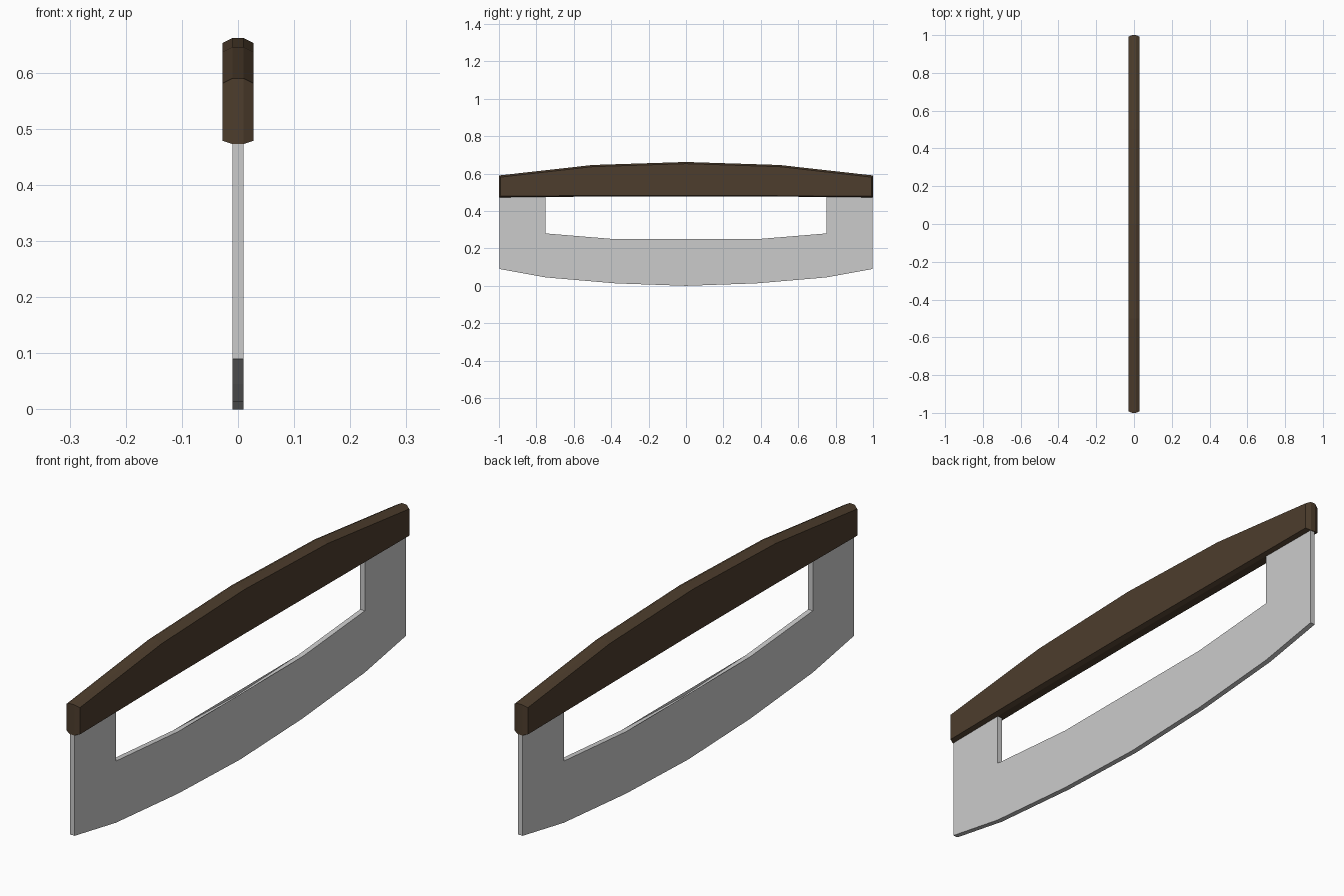
import bpy, bmesh

if "Cube" in bpy.data.objects:
    bpy.data.objects.remove(bpy.data.objects["Cube"])


def mirrored(half):
    """Extend a run of (y, z) points from y=0 outwards to both sides."""
    return [(-y, z) for y, z in reversed(half) if y > 0] + half


def loft(name, layers, color=None):
    """Skin matching (x, outline) layers and cap both ends."""
    bm = bmesh.new()
    rings = [[bm.verts.new((x, y, z)) for y, z in pts] for x, pts in layers]
    n = len(rings[0])
    for a, b in zip(rings, rings[1:]):
        for i in range(n):
            j = (i + 1) % n
            bm.faces.new((a[i], a[j], b[j], b[i]))
    caps = [bm.faces.new(rings[0]), bm.faces.new(rings[-1])]
    bmesh.ops.triangulate(bm, faces=caps)
    bmesh.ops.recalc_face_normals(bm, faces=bm.faces)
    mesh = bpy.data.meshes.new(name)
    bm.to_mesh(mesh)
    bm.free()
    obj = bpy.data.objects.new(name, mesh)
    bpy.context.collection.objects.link(obj)
    if color:
        mat = bpy.data.materials.new(name + "_material")
        mat.diffuse_color = color
        mat.use_nodes = True
        mat.node_tree.nodes["Principled BSDF"].inputs["Base Color"].default_value = mat.diffuse_color
        mesh.materials.append(mat)
    return obj


# Curved blade with two upright tangs
cutting_edge = mirrored([(0, 0), (0.375, 0.013), (0.75, 0.045), (0.998, 0.09)])
inner_edge = mirrored([(0, 0.236), (0.375, 0.249), (0.75, 0.28), (0.75, 0.479)])
blade = cutting_edge + [(0.998, 0.479)] + inner_edge[::-1] + [(-0.998, 0.479)]
loft("blade", [(-0.01, blade), (0.01, blade)])

# Wooden grip: arched bar with chamfered edges all round
def grip_outline(inset, top_drop, bottom_rise):
    end = 1 - inset
    top = mirrored([(0, 0.662 - top_drop), (0.5, 0.646 - top_drop), (end, 0.59 - top_drop)])
    bottom = mirrored([(0, 0.478 + bottom_rise), (0.5, 0.477 + bottom_rise), (end, 0.473 + bottom_rise)])
    return top + bottom[::-1]

core = grip_outline(0, 0, 0)
side = grip_outline(0.008, 0.009, 0.006)
loft("handle", [(-0.028, side), (-0.01, core), (0.01, core), (0.028, side)],
     (0.075, 0.047, 0.026, 1))
